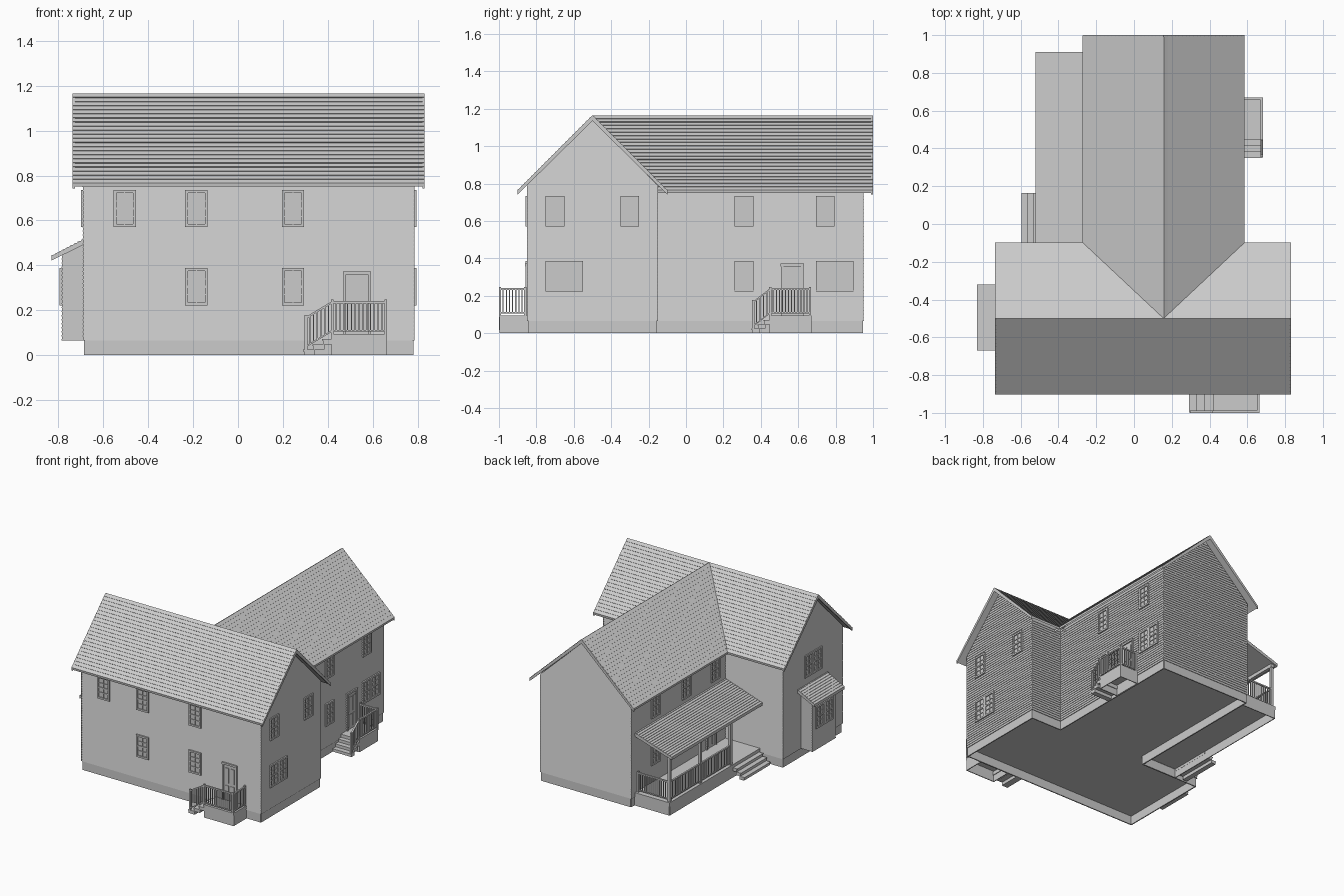
import bpy, bmesh, math
from mathutils import Vector as V

if "Cube" in bpy.data.objects:
    bpy.data.objects.remove(bpy.data.objects["Cube"])


class Part:
    """Collects closed lofted solids into one named mesh object."""
    def __init__(self, name):
        self.name, self.bm = name, bmesh.new()

    def loft(self, a, b):
        va = [self.bm.verts.new(p) for p in a]
        vb = [self.bm.verts.new(p) for p in b]
        n = len(va)
        self.bm.faces.new(va)
        self.bm.faces.new(vb[::-1])
        for i in range(n):
            j = (i + 1) % n
            self.bm.faces.new((va[j], va[i], vb[i], vb[j]))

    def box(self, x0, x1, y0, y1, z0, z1):
        q = [(x0, y0), (x1, y0), (x1, y1), (x0, y1)]
        self.loft([(x, y, z0) for x, y in q], [(x, y, z1) for x, y in q])

    def prism(self, prof, axis, a, b):
        """Extrude a (u, z) profile along x or y."""
        f = (lambda u, z, t: (t, u, z)) if axis == 'x' else (lambda u, z, t: (u, t, z))
        self.loft([f(u, z, a) for u, z in prof], [f(u, z, b) for u, z in prof])

    def bar(self, p, q, w, h):
        """Bar from p to q, width w, with vertical section height h."""
        p, q = V(p), V(q)
        d = q - p
        s = V((-d.y, d.x, 0)).normalized() * w / 2
        up = V((0, 0, h))
        self.loft(*[[e - s, e + s, e + s + up, e - s + up] for e in (p, q)])

    def done(self):
        bmesh.ops.recalc_face_normals(self.bm, faces=self.bm.faces)
        me = bpy.data.meshes.new(self.name)
        self.bm.to_mesh(me)
        self.bm.free()
        bpy.context.collection.objects.link(bpy.data.objects.new(self.name, me))


def on_wall(side, plane, u, z, d):
    """Point at u along a wall, height z, d outward."""
    s = -1 if side in 'FL' else 1
    return (u, plane + s * d, z) if side in 'FB' else (plane + s * d, u, z)


def wall_box(part, side, plane, u0, u1, z0, z1, d0, d1):
    q = [(u0, z0), (u1, z0), (u1, z1), (u0, z1)]
    part.loft(*[[on_wall(side, plane, u, z, d) for u, z in q] for d in (d0, d1)])


def courses(top, bottom, n, lift=0.003):
    """Saw-tooth shingle slope from top to bottom."""
    a, b = V(top), V(bottom)
    d = b - a
    nrm = V((-d.y, d.x)).normalized()
    nrm = nrm if nrm.y > 0 else -nrm
    pts = []
    for i in range(n):
        pts += [a + d * i / n - nrm * .001, a + d * (i + 1) / n + nrm * lift]
    return [tuple(p) for p in pts]


def gable_roof(name, axis, c, half, a, b, ends):
    top, eave = 1.165, .764
    left = courses((c, top), (c - half, eave), 22)[::-1]
    right = courses((c, top), (c + half, eave), 22)[1:]
    r = Part(name)
    r.prism(left + right + [(c + half, eave - .014), (c, top - .022), (c - half, eave - .014)], axis, a, b)
    # bargeboards along the rakes
    for e0, e1 in ends:
        r.prism([(c - half, eave), (c, top), (c + half, eave), (c + half, eave - .022),
                 (c, top - .03), (c - half, eave - .022)], axis, e0, e1)
    r.done()


# main wings with pentagonal ends
def wing(name, axis, c, half, k, a, b):
    ap = 1.14
    w = Part(name)
    w.prism([(c - half, .065), (c + half, .065), (c + half, ap - half * k), (c, ap),
             (c - half, ap - half * k)], axis, a, b)
    w.done()


wing('front_wing', 'x', -.5, .347, 1, -.688, .782)
wing('rear_wing', 'y', .157, .372, .94, -.5, .947)
gable_roof('front_roof', 'x', -.5, .4, -.735, .83, [(-.736, -.726), (.821, .831)])
gable_roof('rear_roof', 'y', .157, .427, -.5, .998, [(.99, 1.0)])

# bay on the left wall, with its lean-to roof
bay = Part('bay')
bay.prism([(-.782, .065), (-.68, .065), (-.68, .50), (-.782, .45)], 'y', -.63, -.36)
bay.done()


def lean_to(name, xo, zo, xi, zi, y0, y1, n):
    p = Part(name)
    p.prism(courses((xi, zi), (xo, zo), n) + [(xo, zo - .02), (xi, zi - .025)], 'y', y0, y1)
    p.done()


lean_to('bay_roof', -.83, .442, -.68, .52, -.67, -.32, 9)
lean_to('porch_roof', -.52, .438, -.21, .54, -.15, .91, 17)

# hollow foundation following the T-shaped plan
fnd = Part('foundation')
plan = [(-.682, -.842), (.777, -.842), (.777, -.158), (.524, -.158), (.524, .943),
        (-.21, .943), (-.21, -.158), (-.682, -.158)]
for p, q in zip(plan, plan[1:] + plan[:1]):
    fnd.bar((*p, 0), (*q, 0), .008, .066)
fnd.done()

# clapboard siding
sid = Part('siding')


def siding(side, plane, u0, u1, top, gable=None):
    h, z, apex = .018, .065, 1.135

    def lim(zz):
        if not gable:
            return u0, u1
        r = (apex - zz) / gable[1]
        return max(u0, gable[0] - r), min(u1, gable[0] + r)
    while z < (apex if gable else top) - h:
        sid.loft(*[[on_wall(side, plane, a, z, -.002), on_wall(side, plane, a, z, .004),
                    on_wall(side, plane, b, z + h, .001), on_wall(side, plane, b, z + h, -.002)]
                   for a, b in zip(lim(z), lim(z + h))])
        z += h


WF, WL, WR, WB = -.847, -.688, .782, -.153
RL, RR, RB = -.215, .529, .947
siding('F', WF, -.691, .785, .80)
siding('L', WL, -.85, -.15, 0, (-.5, 1))
siding('R', WR, -.85, -.15, 0, (-.5, 1))
siding('B', WB, -.691, RL, .80)
siding('B', WB, RR, .785, .80)
siding('B', RB, -.218, .532, 0, (.157, .94))
siding('L', RL, -.15, .95, .80)
siding('R', RR, -.15, .95, .80)
siding('L', -.782, -.632, -.358, .47)
sid.done()

# sash windows: glass, casing, meeting rail and glazing bars
glass, frames = Part('window_glass'), Part('window_frames')


def window(side, plane, c, z0, n=1, h=.165, w=.10):
    for i in range(n):
        m = c + (i - (n - 1) / 2) * w
        u0, u1, z1, t = m - w / 2, m + w / 2, z0 + h, .013
        wall_box(glass, side, plane, u0 + .004, u1 - .004, z0 + .004, z1 - .004, -.003, .0045)
        for b in ((u0, u0 + t, z0, z1), (u1 - t, u1, z0, z1),
                  (u0 + t, u1 - t, z1 - t, z1), (u0 + t, u1 - t, z0, z0 + t)):
            wall_box(frames, side, plane, *b, -.002, .012)
        zm = (z0 + z1) / 2
        wall_box(frames, side, plane, u0 + t, u1 - t, zm - .005, zm + .005, .003, .0105)
        wall_box(frames, side, plane, m - .0025, m + .0025, z0 + t, z1 - t, .003, .0098)
        for q in (.29, .71):
            zz = z0 + h * q
            wall_box(frames, side, plane, u0 + t, u1 - t, zz - .0025, zz + .0025, .003, .0094)


UP, LOW = .57, .222
for u in (-.505, -.185, .245):
    window('F', WF, u, UP)
for u in (-.185, .245):
    window('F', WF, u, LOW)
for u, z, n in ((-.7, UP, 1), (-.3, UP, 1), (-.65, LOW, 2)):
    window('R', WR, u, z, n)
for u, z, n in ((.31, UP, 1), (.745, UP, 1), (.31, LOW, 1), (.795, LOW, 2)):
    window('R', RR, u, z, n)
for u in (.67, .31, -.03):
    window('L', RL, u, UP)
for u in (.67, .31):
    window('L', RL, u, LOW)
window('L', WL, -.5, UP, 2)
window('L', -.782, -.495, LOW, 2)
glass.done()
frames.done()

# doors with casing and raised panels
doors = Part('doors')
for side, pl, c in (('F', WF, .53), ('R', RR, .568), ('L', RL, .02)):
    wall_box(doors, side, pl, c - .05, c + .05, .09, .36, -.003, .005)
    for s in (-1, 1):
        e = sorted((c + s * .06, c + s * .048))
        wall_box(doors, side, pl, *e, .09, .37, -.003, .012)
        for z0, z1 in ((.115, .205), (.225, .335)):
            e = sorted((c + s * .008, c + s * .038))
            wall_box(doors, side, pl, *e, z0, z1, .003, .009)
    wall_box(doors, side, pl, c - .062, c + .062, .358, .372, -.003, .014)
doors.done()


# railings
def rail(part, p, q, drop=0, gap=.017):
    """Railing from p to q at floor level; drop lowers the far end."""
    p, q = V(p), V(q) - V((0, 0, drop))
    part.bar(p + V((0, 0, .138)), q + V((0, 0, .138)), .012, .01)
    part.bar(p + V((0, 0, .012)), q + V((0, 0, .012)), .008, .008)
    n = max(2, round((q - p).xy.length / gap))
    for i in range(n + 1):
        c = p.lerp(q, i / n)
        end = i in (0, n)
        r = .006 if end else .0028
        part.box(c.x - r, c.x + r, c.y - r, c.y + r, c.z - (.005 if end else -.014),
                 c.z + (.155 if end else .14))


def deck(part, x0, x1, y0, y1, under=.08):
    part.box(x0 - .003, x1 + .003, y0 - .003, y1 + .003, under, .095)
    for a, b in (((x0, y0), (x1, y0)), ((x1, y0), (x1, y1)), ((x1, y1), (x0, y1)), ((x0, y1), (x0, y0))):
        part.bar((*a, 0), (*b, 0), .006, .081)


def steps(part, axis, start, run, a, b):
    """Three stacked treads rising along +x or +y, open underneath."""
    for i in range(3):
        u, z = start + i * run, i * .024
        part.prism([(u + .005, z), (u + run + .012, z), (u + run + .012, z + .024), (u, z + .024),
                    (u, z + .017), (u + .005, z + .017)], 'y' if axis == 'x' else 'x', a, b)


# front stoop, steps climb towards +x
st = Part('front_stoop')
deck(st, .42, .66, -.995, -.845)
steps(st, 'x', .29, .042, -.998, -.845)
st.done()
rl = Part('front_railing')
rail(rl, (.42, -.994, .093), (.658, -.994, .093))
rail(rl, (.658, -.994, .093), (.658, -.86, .093))
rail(rl, (.42, -.994, .093), (.303, -.994, .093), .07)
rl.done()

# right stoop, steps climb towards +y
st = Part('side_stoop')
deck(st, .53, .678, .45, .667)
steps(st, 'y', .35, .032, .53, .681)
st.done()
rl = Part('side_railing')
rail(rl, (.676, .45, .093), (.676, .663, .093))
rail(rl, (.676, .663, .093), (.54, .663, .093))
rail(rl, (.676, .45, .093), (.676, .36, .093), .07)
rl.done()

# left porch with posts, beam and broad steps
po = Part('porch')
deck(po, -.498, -.212, -.155, .905, .066)
steps(po, 'x', -.596, .03, -.14, .165)
for y in (.885, .53, .175):
    po.box(-.495, -.475, y - .01, y + .01, .09, .42)
po.box(-.497, -.473, -.15, .897, .405, .43)
po.done()
rl = Part('porch_railing')
rail(rl, (-.485, .885, .093), (-.485, .53, .093))
rail(rl, (-.485, .53, .093), (-.485, .175, .093))
rail(rl, (-.485, .885, .093), (-.23, .885, .093))
rl.done()
